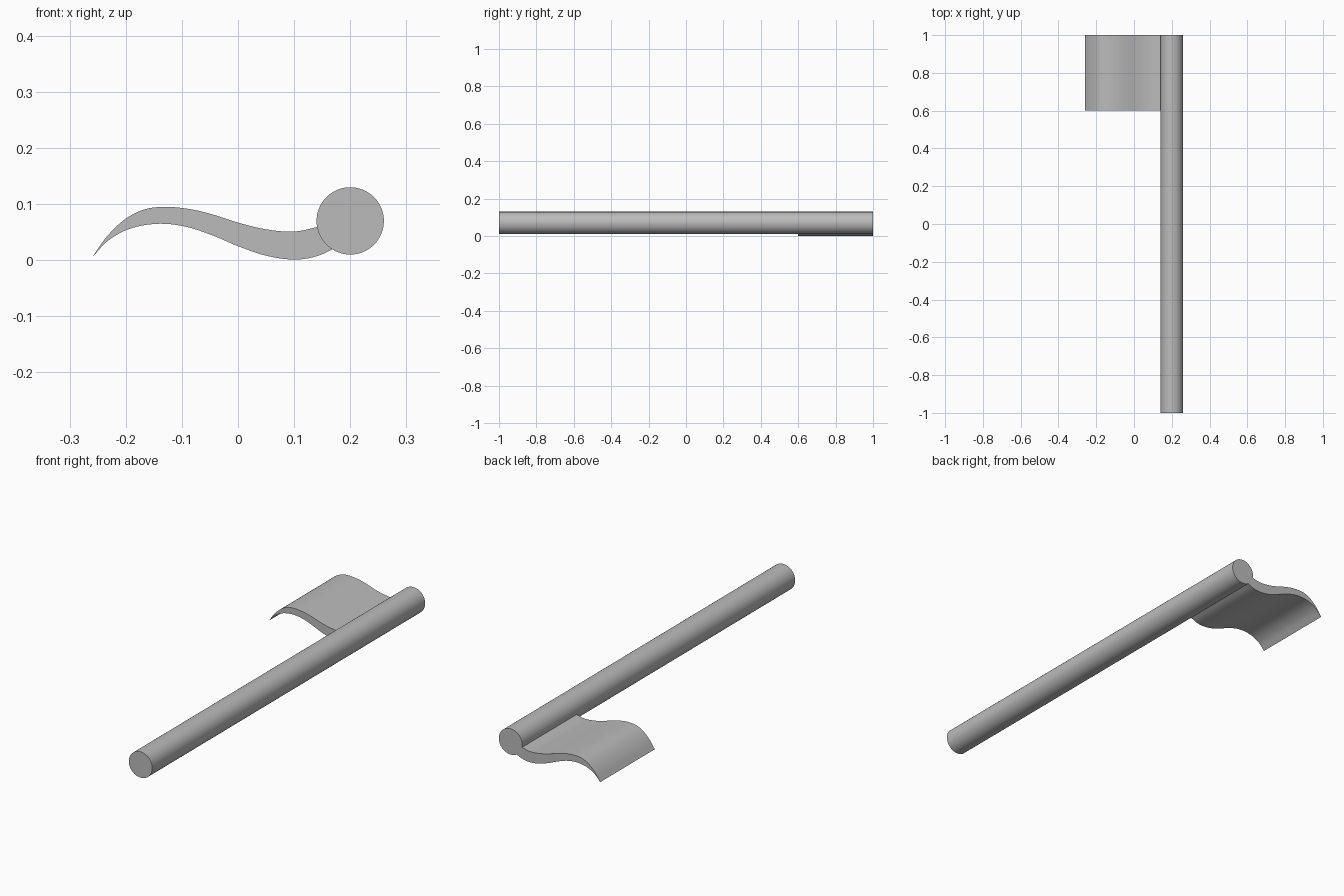
import bpy, bmesh, math
from mathutils import Vector

if "Cube" in bpy.data.objects:
    bpy.data.objects.remove(bpy.data.objects["Cube"])

grey = bpy.data.materials.new("plain grey")
grey.diffuse_color = (0.5, 0.5, 0.5, 1)
grey.use_nodes = True
grey.node_tree.nodes["Principled BSDF"].inputs["Base Color"].default_value = grey.diffuse_color


def smooth_path(points, steps=5):
    """Catmull-Rom curve through the points."""
    p = [Vector(q) for q in points]
    p = [2 * p[0] - p[1]] + p + [2 * p[-1] - p[-2]]
    out = []
    for a, b, c, d in zip(p, p[1:], p[2:], p[3:]):
        for i in range(steps):
            t = i / steps
            out.append(0.5 * (2 * b + (c - a) * t + (2 * a - 5 * b + 4 * c - d) * t ** 2
                              + (3 * b - a - 3 * c + d) * t ** 3))
    return out + [p[-2]]


def extrude_profile(name, profile, y0, y1):
    """Closed x-z profile extruded along y."""
    bm = bmesh.new()
    face = bm.faces.new([bm.verts.new((x, y0, z)) for x, z in profile])
    ext = bmesh.ops.extrude_face_region(bm, geom=[face])
    moved = [v for v in ext["geom"] if isinstance(v, bmesh.types.BMVert)]
    bmesh.ops.translate(bm, verts=moved, vec=(0, y1 - y0, 0))
    bmesh.ops.recalc_face_normals(bm, faces=bm.faces)
    mesh = bpy.data.meshes.new(name)
    bm.to_mesh(mesh)
    bm.free()
    mesh.materials.append(grey)
    obj = bpy.data.objects.new(name, mesh)
    bpy.context.collection.objects.link(obj)
    bpy.ops.object.select_all(action='DESELECT')
    obj.select_set(True)
    bpy.context.view_layer.objects.active = obj
    bpy.ops.object.shade_smooth_by_angle(angle=math.radians(30))
    return obj


# Round pole
circle = [(0.2 + 0.06 * math.cos(2 * math.pi * i / 64),
           0.07 + 0.06 * math.sin(2 * math.pi * i / 64)) for i in range(64)]
extrude_profile("pole", circle, -1, 1)

# Waving flag, tapering to a sharp free edge
upper = [(-0.26, 0.005), (-0.233, 0.043), (-0.2, 0.074), (-0.165, 0.091), (-0.125, 0.095),
         (-0.08, 0.09), (-0.04, 0.08), (0, 0.067), (0.05, 0.055), (0.1, 0.051), (0.145, 0.06)]
lower = [(-0.26, 0.005), (-0.23, 0.036), (-0.19, 0.057), (-0.14, 0.065), (-0.09, 0.059),
         (-0.04, 0.042), (0, 0.025), (0.05, 0.008), (0.1, 0.001), (0.14, 0.007), (0.172, 0.021)]
extrude_profile("flag", smooth_path(upper) + smooth_path(lower)[:0:-1], 0.6, 1)
